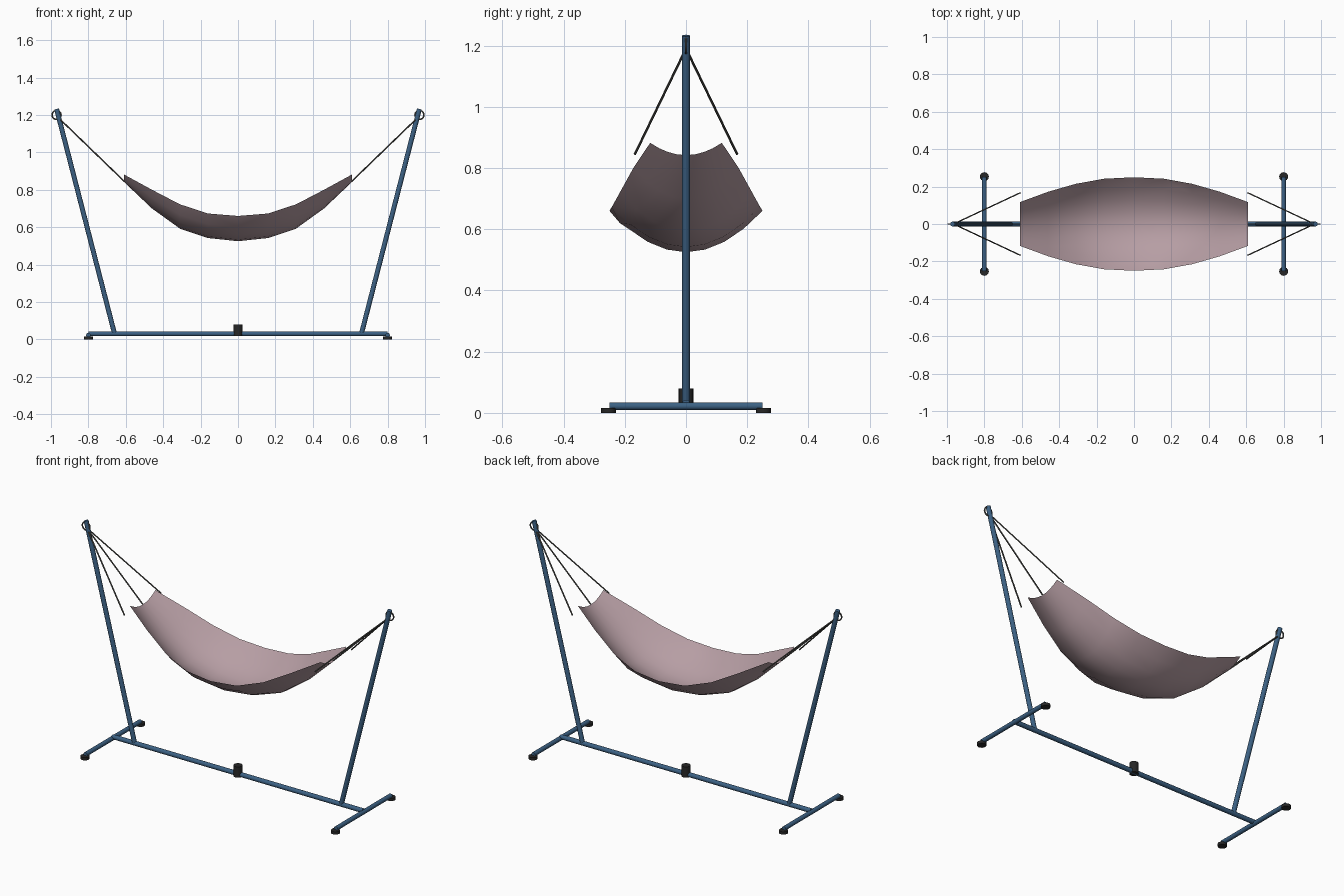
import bpy, bmesh, math
from mathutils import Vector

if "Cube" in bpy.data.objects:
    bpy.data.objects.remove(bpy.data.objects["Cube"])


def material(name, rgb):
    m = bpy.data.materials.new(name)
    m.diffuse_color = (*rgb, 1)
    m.use_nodes = True
    m.node_tree.nodes["Principled BSDF"].inputs["Base Color"].default_value = m.diffuse_color
    return m


BLUE = material("blue_steel", (0.045, 0.12, 0.23))
BLACK = material("black_rubber", (0.02, 0.02, 0.02))
CLOTH = material("pink_cloth", (0.47, 0.34, 0.37))
ROPE = material("dark_rope", (0.10, 0.10, 0.09))


def finish(ob, name, mat, angle=40):
    ob.name = name
    ob.data.materials.append(mat)
    bpy.ops.object.select_all(action='DESELECT')
    ob.select_set(True)
    bpy.context.view_layer.objects.active = ob
    bpy.ops.object.shade_smooth_by_angle(angle=math.radians(angle))
    return ob


def rod(name, a, b, r, mat, sides=12):
    a, b = Vector(a), Vector(b)
    d = b - a
    bpy.ops.mesh.primitive_cylinder_add(
        vertices=sides, radius=r, depth=d.length, location=(a + b) / 2,
        rotation=d.to_track_quat('Z', 'Y').to_euler())
    return finish(bpy.context.object, name, mat, 50)


# Main base bar and central clamp
rod("base_bar", (-0.8, 0, 0.03), (0.8, 0, 0.03), 0.013, BLUE)
rod("base_clamp", (0, 0, 0.018), (0, 0, 0.08), 0.024, BLACK, 16)

for s, side in ((-1, "left"), (1, "right")):
    # Cross bar with rubber feet
    rod(side + "_cross_bar", (s * 0.8, -0.25, 0.022), (s * 0.8, 0.25, 0.022), 0.0125, BLUE)
    for t, end in ((-1, "front"), (1, "back")):
        rod(f"{side}_{end}_foot", (s * 0.8, t * 0.253, 0), (s * 0.8, t * 0.253, 0.016),
            0.024, BLACK, 16)
    # Leaning post
    rod(side + "_post", (s * 0.66, 0, 0.03), (s * 0.97, 0, 1.232), 0.013, BLUE)
    # Hanging ring
    bpy.ops.mesh.primitive_torus_add(
        major_segments=20, minor_segments=8, major_radius=0.024, minor_radius=0.004,
        location=(s * 0.97, 0, 1.2), rotation=(math.pi / 2, 0, 0))
    finish(bpy.context.object, side + "_ring", ROPE)
    # Three ropes fanning out to the cloth
    for y, z, end in ((-0.167, 0.845, "front"), (0, 0.845, "middle"), (0.167, 0.845, "back")):
        rod(f"{side}_{end}_rope", (s * 0.965, 0, 1.19), (s * 0.608, y, z), 0.004, ROPE, 6)

# Cloth sling: one row per station (x, half width, rim height, trough height)
stations = [(0, 0.25, 0.66, 0.525), (0.16, 0.242, 0.673, 0.542),
            (0.31, 0.215, 0.722, 0.592), (0.46, 0.172, 0.80, 0.70),
            (0.61, 0.117, 0.882, 0.842)]
rows = [(-x, w, r, b) for x, w, r, b in stations[:0:-1]] + stations
N = 8
bm = bmesh.new()
grid = []
for x, w, rim, low in rows:
    row = []
    for j in range(N + 1):
        v = 2 * j / N - 1
        row.append(bm.verts.new((x, v * w, low + (rim - low) * v * v)))
    grid.append(row)
for i in range(len(rows) - 1):
    for j in range(N):
        bm.faces.new((grid[i][j], grid[i + 1][j], grid[i + 1][j + 1], grid[i][j + 1]))

# Small pinched creases near the rims
for cx, cy in ((0.08, -0.205), (0.20, 0.195)):
    hit = min(bm.faces, key=lambda f: (f.calc_center_median().xy - Vector((cx, cy))).length)
    c = bmesh.ops.poke(bm, faces=[hit])['verts'][0]
    c.co.z -= 0.018
mesh = bpy.data.meshes.new("hammock_cloth")
bm.to_mesh(mesh)
bm.free()
cloth = bpy.data.objects.new("hammock_cloth", mesh)
bpy.context.collection.objects.link(cloth)
finish(cloth, "hammock_cloth", CLOTH, 60)
